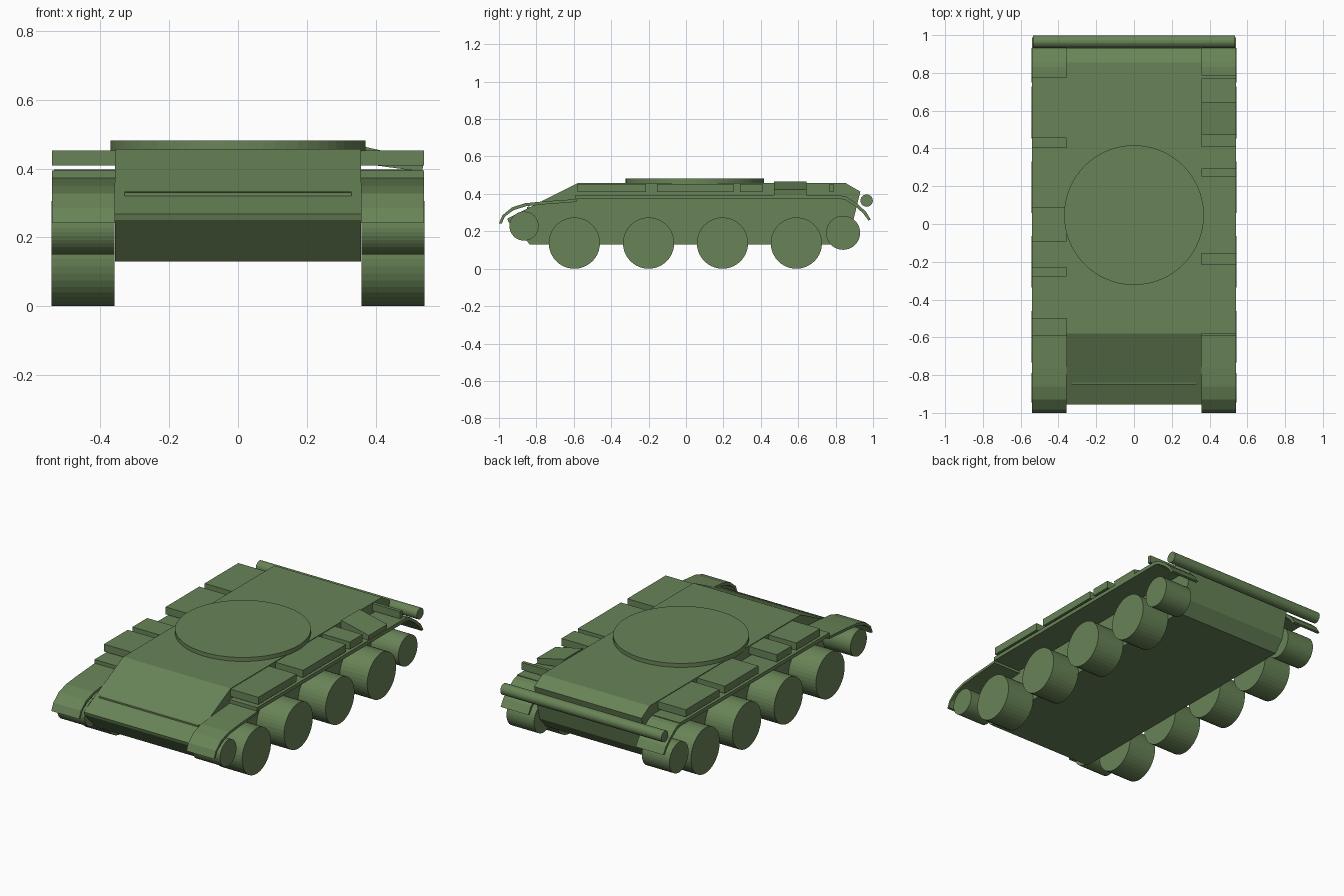
import bpy, bmesh
from math import pi

if "Cube" in bpy.data.objects:
    bpy.data.objects.remove(bpy.data.objects["Cube"])

green = bpy.data.materials.new("olive_green")
green.diffuse_color = (0.14, 0.23, 0.095, 1)
green.use_nodes = True
green.node_tree.nodes["Principled BSDF"].inputs["Base Color"].default_value = green.diffuse_color


def finish(name, bm):
    bmesh.ops.recalc_face_normals(bm, faces=bm.faces)
    mesh = bpy.data.meshes.new(name)
    bm.to_mesh(mesh)
    bm.free()
    mesh.materials.append(green)
    obj = bpy.data.objects.new(name, mesh)
    bpy.context.collection.objects.link(obj)
    return obj


def extrude(name, pts, vec):
    """Closed 3D outline swept along vec."""
    bm = bmesh.new()
    face = bm.faces.new([bm.verts.new(p) for p in pts])
    new = bmesh.ops.extrude_face_region(bm, geom=[face])["geom"]
    bmesh.ops.translate(bm, vec=vec, verts=[v for v in new if isinstance(v, bmesh.types.BMVert)])
    return finish(name, bm)


def side_profile(name, yz, x0, x1):
    return extrude(name, [(x0, y, z) for y, z in yz], (x1 - x0, 0, 0))


def box(name, x0, x1, y0, y1, z0, z1):
    return side_profile(name, [(y0, z0), (y1, z0), (y1, z1), (y0, z1)], x0, x1)


def cylinder(name, loc, r, depth, axis, sides=40):
    bpy.ops.mesh.primitive_cylinder_add(vertices=sides, radius=r, depth=depth, location=loc,
                                        rotation=(0, pi / 2, 0) if axis == "x" else (0, 0, 0))
    obj = bpy.context.object
    obj.name = name
    obj.data.materials.append(green)


IN, OUT = 0.357, 0.541

# Hull with sloped front and undercut rear
side_profile("hull", [(-0.95, 0.25), (-0.955, 0.268), (-0.58, 0.457), (0.855, 0.457), (0.932, 0.412),
                      (0.88, 0.20), (0.82, 0.13), (-0.835, 0.13)], -IN, IN)

# Splash rail across the front slope
side_profile("splash_rail", [(-0.85, 0.31), (-0.85, 0.330), (-0.838, 0.333), (-0.838, 0.31)], -0.33, 0.33)

# Turret ring on the roof
cylinder("turret_ring", (0, 0.047, 0.465), 0.37, 0.032, "z", 64)

# Spare log across the rear
cylinder("rear_log", (0, 0.966, 0.364), 0.033, 1.07, "x", 24)

# Curved fender outlines, upper edge then lower edge
front_curve = [(-0.585, 0.372), (-0.76, 0.36), (-0.86, 0.35), (-0.93, 0.328), (-0.982, 0.285), (-1.0, 0.242),
               (-0.985, 0.242), (-0.968, 0.279), (-0.922, 0.313), (-0.855, 0.334), (-0.76, 0.344), (-0.585, 0.357)]
rear_curve = [(0.81, 0.395), (0.86, 0.384), (0.92, 0.343), (0.962, 0.305), (0.988, 0.262),
              (0.975, 0.258), (0.948, 0.295), (0.91, 0.329), (0.855, 0.366), (0.81, 0.378)]

# Wheels and fenders on both sides
for side, s in (("left", -1), ("right", 1)):
    a, b = s * IN, s * OUT
    for i, y in enumerate((-0.597, -0.2, 0.195, 0.59)):
        cylinder(f"{side}_road_wheel_{i + 1}", (s * 0.45, y, 0.137), 0.137, 0.183, "x")
    cylinder(f"{side}_idler_wheel", (s * 0.45, -0.866, 0.228), 0.078, 0.183, "x")
    cylinder(f"{side}_drive_wheel", (s * 0.45, 0.84, 0.192), 0.091, 0.183, "x")
    box(f"{side}_fender", a, b, -0.59, 0.83, 0.373, 0.395)
    side_profile(f"{side}_front_fender", front_curve, a, b)
    side_profile(f"{side}_rear_fender", rear_curve, a, b)

# Stowage boxes, different on each side
boxes = {-1: [(-0.5, -0.275), (-0.23, -0.09), (0.085, 0.405), (0.455, 0.775)],
         1: [(-0.58, -0.215), (-0.155, 0.255), (0.29, 0.41), (0.768, 0.788)]}
for s, spans in boxes.items():
    for i, (y0, y1) in enumerate(spans):
        box(f"{'right' if s > 0 else 'left'}_stowage_box_{i + 1}", s * IN, s * OUT, y0, y1, 0.409, 0.453)

# Sloped exhaust box on the right fender
extrude("exhaust_box", [(IN, 0.47, 0.415), (0.535, 0.47, 0.391), (OUT, 0.47, 0.424), (IN, 0.47, 0.466)],
        (0, 0.175, 0))
